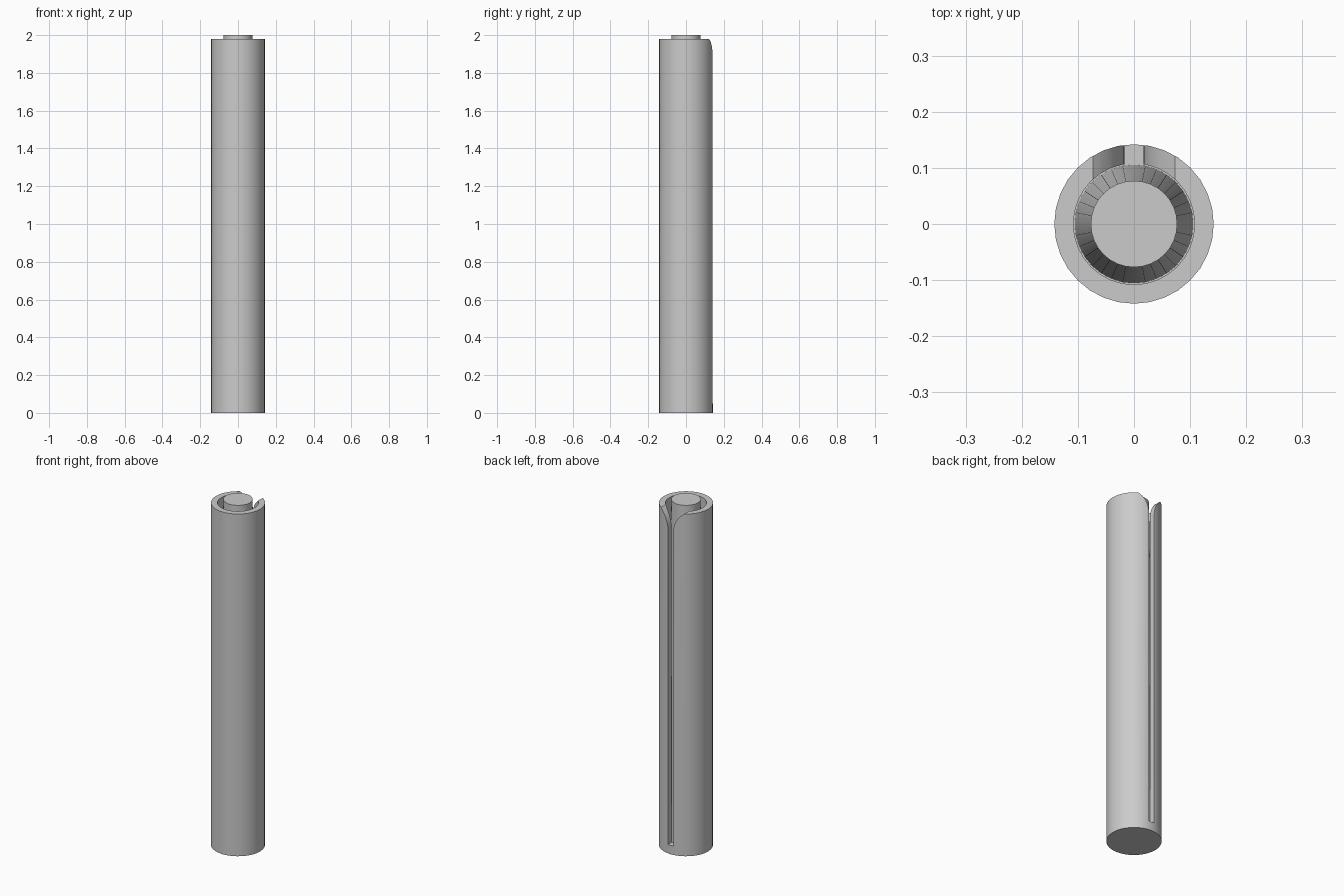
import bpy, bmesh, math

if "Cube" in bpy.data.objects:
    bpy.data.objects.remove(bpy.data.objects["Cube"])

SIDES = 32
OUTER, INNER, CORE = 0.142, 0.108, 0.077
RIM, TOP, FLOOR = 1.98, 2.0, 0.05
SLOT, MOUTH, FLARE = 0.017, 0.073, 0.11

steel = bpy.data.materials.new("grey metal")
steel.use_nodes = True
steel.diffuse_color = (0.6, 0.6, 0.6, 1)
steel.node_tree.nodes["Principled BSDF"].inputs["Base Color"].default_value = (0.6, 0.6, 0.6, 1)


def finish(name, bm):
    bmesh.ops.recalc_face_normals(bm, faces=bm.faces)
    mesh = bpy.data.meshes.new(name)
    bm.to_mesh(mesh)
    bm.free()
    mesh.materials.append(steel)
    obj = bpy.data.objects.new(name, mesh)
    bpy.context.collection.objects.link(obj)
    return obj


def lathe(name, profile):
    bm = bmesh.new()
    verts = [bm.verts.new((0, r, z)) for r, z in profile]
    edges = [bm.edges.new(pair) for pair in zip(verts, verts[1:])]
    bmesh.ops.spin(bm, geom=verts + edges, cent=(0, 0, 0), axis=(0, 0, 1),
                   angle=math.tau, steps=SIDES)
    bmesh.ops.remove_doubles(bm, verts=bm.verts, dist=0.0005)
    return finish(name, bm)


def smooth(obj):
    bpy.ops.object.select_all(action="DESELECT")
    obj.select_set(True)
    bpy.context.view_layer.objects.active = obj
    bpy.ops.object.shade_smooth_by_angle(angle=math.radians(30))


# Outer sleeve, closed at the bottom
sleeve = lathe("sleeve", [(0, 0), (OUTER, 0), (OUTER, RIM), (INNER, RIM),
                          (INNER, FLOOR), (0, FLOOR)])

# Slightly tapered inner core
core = lathe("core", [(0, FLOOR / 2), (INNER - 0.002, FLOOR / 2),
                      (CORE, RIM), (CORE, TOP), (0, TOP)])

# Slot outline: a narrow channel opening into a rounded, flared mouth
bend = 2 * math.atan((MOUTH - SLOT) / FLARE)
radius = FLARE / math.sin(bend)
right = [(SLOT, FLOOR + 0.001)]
for i in range(9):
    a = bend * i / 8
    right.append((SLOT + radius * (1 - math.cos(a)), RIM - FLARE + radius * math.sin(a)))
right.append((MOUTH, TOP + 0.1))
outline = right + [(-x, z) for x, z in reversed(right)]

# Cutter for the slot at the back
bm = bmesh.new()
face = bm.faces.new([bm.verts.new((x, 0.03, z)) for x, z in outline])
extruded = bmesh.ops.extrude_face_region(bm, geom=[face])["geom"]
bmesh.ops.translate(bm, vec=(0, 0.2, 0),
                    verts=[v for v in extruded if isinstance(v, bmesh.types.BMVert)])
cutter = finish("slot_cutter", bm)
cutter.hide_render = True

# Cut the slot through the sleeve wall
cut = sleeve.modifiers.new("slot", "BOOLEAN")
cut.operation = "DIFFERENCE"
cut.solver = "EXACT"
cut.object = cutter
bpy.context.view_layer.objects.active = sleeve
bpy.ops.object.modifier_apply(modifier=cut.name)
bpy.data.objects.remove(cutter)

for part in (sleeve, core):
    smooth(part)
